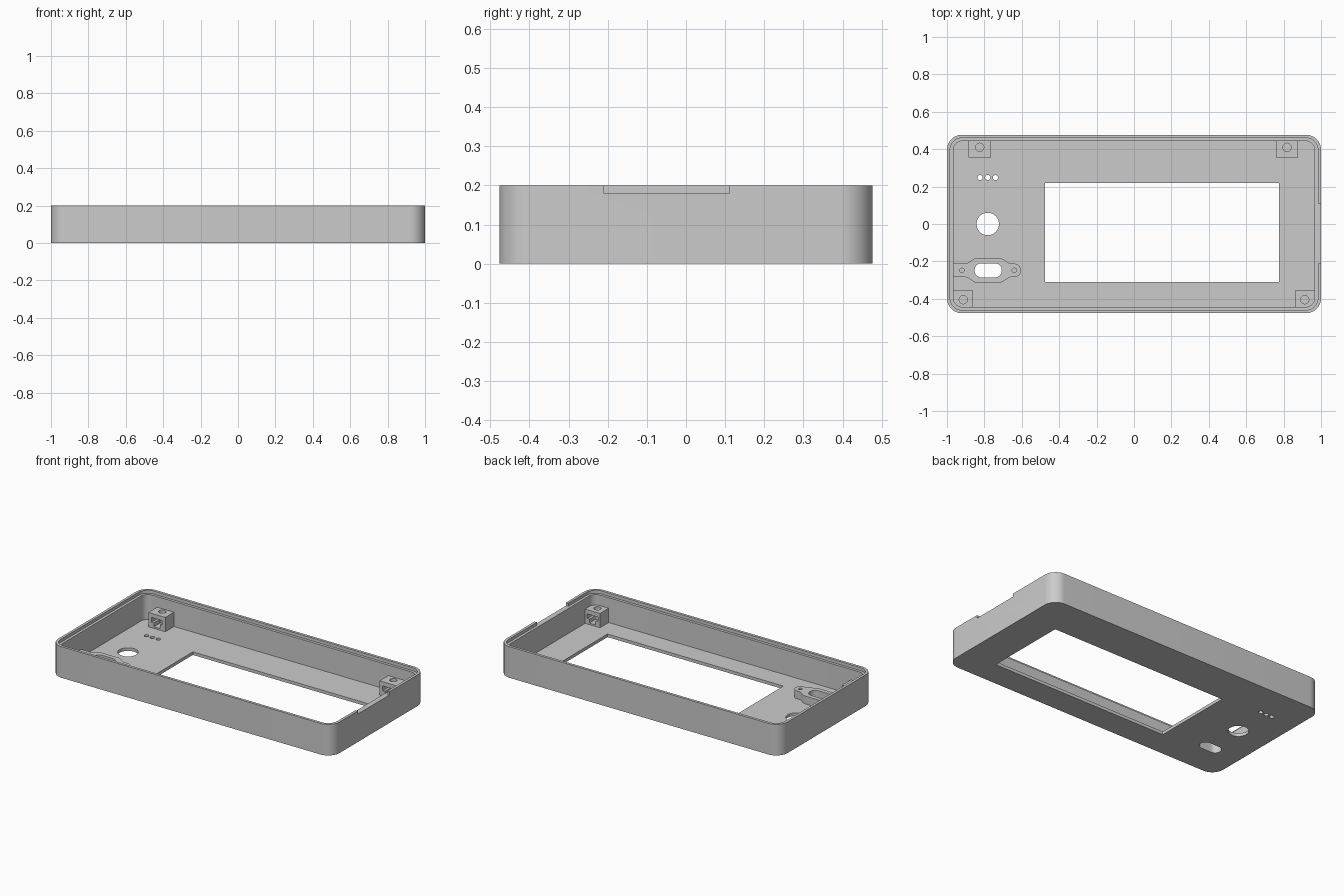
import bpy, bmesh, math
from mathutils import Vector

cube = bpy.data.objects.get("Cube")
if cube:
    bpy.data.objects.remove(cube)

grey = bpy.data.materials.new("light grey plastic")
grey.use_nodes = True
grey.diffuse_color = (0.6, 0.6, 0.6, 1)
grey.node_tree.nodes["Principled BSDF"].inputs["Base Color"].default_value = (0.6, 0.6, 0.6, 1)

HX, HY, HEIGHT = 1.0, 0.477, 0.2
FLOOR, LEDGE = 0.02, 0.18


def rounded(corners, steps=10):
    """Turn (x, y, radius) corners into an outline with arcs."""
    outline = []
    for i, (x, y, r) in enumerate(corners):
        p = Vector((x, y))
        if r == 0:
            outline.append(p)
            continue
        a = (Vector(corners[i - 1][:2]) - p).normalized()
        b = (Vector(corners[(i + 1) % len(corners)][:2]) - p).normalized()
        half = a.angle(b) / 2
        centre = p + (a + b).normalized() * r / math.sin(half)
        start = p + a * r / math.tan(half) - centre
        end = p + b * r / math.tan(half) - centre
        outline += [centre + start.lerp(end, k / steps).normalized() * r
                    for k in range(steps + 1)]
    return outline


def rect(cx, cy, hx, hy, r=0):
    return rounded([(cx - hx, cy - hy, r), (cx + hx, cy - hy, r),
                    (cx + hx, cy + hy, r), (cx - hx, cy + hy, r)])


def circle(cx, cy, r, sides=32):
    return [Vector((cx + r * math.cos(k * math.tau / sides),
                    cy + r * math.sin(k * math.tau / sides))) for k in range(sides)]


def prism(name, outline, z0, z1):
    bm = bmesh.new()
    base = bm.faces.new([bm.verts.new((p.x, p.y, z0)) for p in outline])
    top = bmesh.ops.extrude_face_region(bm, geom=[base], use_keep_orig=True)
    verts = [v for v in top["geom"] if isinstance(v, bmesh.types.BMVert)]
    bmesh.ops.translate(bm, verts=verts, vec=(0, 0, z1 - z0))
    bmesh.ops.recalc_face_normals(bm, faces=bm.faces)
    mesh = bpy.data.meshes.new(name)
    bm.to_mesh(mesh)
    bm.free()
    obj = bpy.data.objects.new(name, mesh)
    bpy.context.collection.objects.link(obj)
    return obj


def cut(obj, outline, z0, z1):
    """Subtract a prism from the object and bake the result."""
    cutter = prism("cutter", outline, z0, z1)
    cutter.hide_render = True
    mod = obj.modifiers.new("cut", "BOOLEAN")
    mod.operation, mod.solver, mod.object = "DIFFERENCE", "EXACT", cutter
    graph = bpy.context.evaluated_depsgraph_get()
    baked = bpy.data.meshes.new_from_object(obj.evaluated_get(graph))
    obj.modifiers.clear()
    obj.data = baked
    bpy.data.objects.remove(cutter)


def finish(obj):
    obj.data.materials.clear()
    obj.data.materials.append(grey)
    obj.data.shade_smooth()
    obj.data.set_sharp_from_angle(angle=math.radians(30))


# Tray with an inner ledge below the rim
shell = prism("case_shell", rect(0, 0, HX, HY, 0.08), 0, HEIGHT)
cut(shell, rect(0, 0, HX - 0.034, HY - 0.034, 0.046), FLOOR, 0.3)
cut(shell, rect(0, 0, HX - 0.017, HY - 0.017, 0.063), LEDGE, 0.3)
# Notch in the left rim
cut(shell, rect(HX, -0.05, 0.06, 0.16), LEDGE, 0.3)
# Display window, round opening and three indicator holes
cut(shell, rect(0.15, -0.045, 0.625, 0.265), -0.1, 0.1)
cut(shell, circle(-0.782, 0, 0.06, 48), -0.1, 0.1)
for x in (-0.823, -0.782, -0.741):
    cut(shell, circle(x, 0.248, 0.014, 24), -0.1, 0.1)

# Raised connector mount with a slot and two blind screw holes
CY = -0.248
side = [(-0.605, 0.036, 0.035), (-0.665, 0.036, 0.03), (-0.71, 0.066, 0.04),
        (-0.85, 0.066, 0.04), (-0.895, 0.036, 0.03), (-0.975, 0.036, 0)]
upper = [(x, CY + y, r) for x, y, r in side]
lower = [(x, CY - y, r) for x, y, r in reversed(side)]
mount = prism("connector_mount", rounded(upper + lower), FLOOR - 0.005, 0.07)
slot = rect(-0.78, CY, 0.073, 0.038, 0.0375)
cut(mount, slot, -0.1, 0.1)
cut(shell, slot, -0.1, 0.1)
for x in (-0.92, -0.64):
    cut(mount, circle(x, CY, 0.012, 24), 0.03, 0.1)
finish(mount)
finish(shell)

# Corner screw posts with a captive nut pocket opening inward
POST_TOP = 0.112
for end, front_back, px, hole_y in ((-1, 1, 0.825, 0.41), (1, 1, 0.818, 0.41),
                                    (-1, -1, 0.913, 0.405), (1, -1, 0.913, 0.405)):
    name = ("left" if end > 0 else "right") + ("_back" if front_back > 0 else "_front")
    x, face = end * px, front_back * 0.355
    half = 0.06 if front_back > 0 else 0.053
    post = prism(name + "_screw_post", rect(x, face + front_back * 0.045, half, 0.045),
                 FLOOR - 0.005, POST_TOP)
    cut(post, circle(x, front_back * hole_y, 0.022), 0.03, 0.2)
    cut(post, rect(x, face, 0.038, 0.075), 0.055, 0.085)
    cut(post, rect(x, face, 0.022, 0.06), 0.03, 0.06)
    finish(post)
